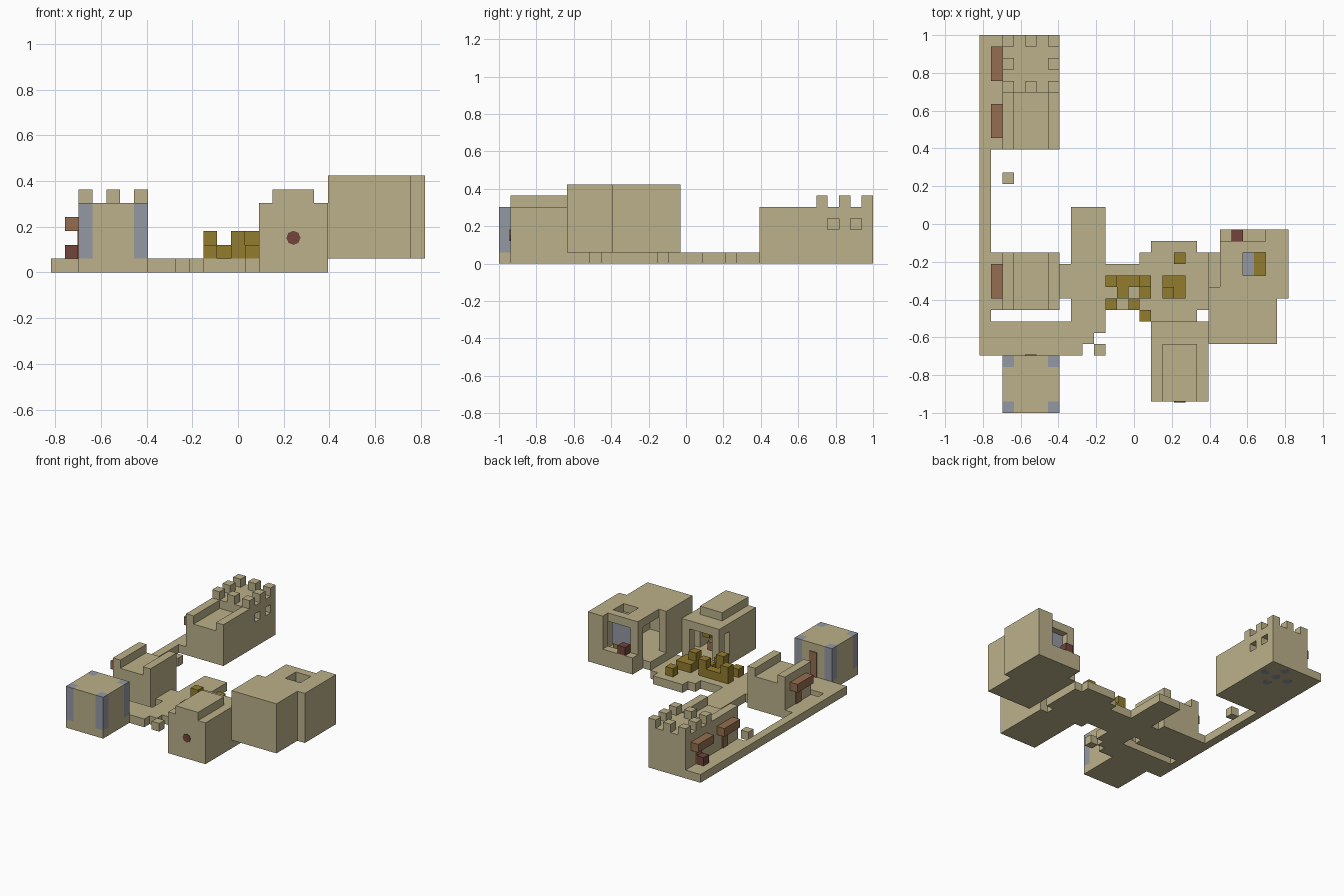
import bpy, bmesh, math
from mathutils import Vector

cube = bpy.data.objects.get("Cube")
if cube:
    bpy.data.objects.remove(cube, do_unlink=True)

U = 2 / 33  # one block


def material(name, rgb):
    m = bpy.data.materials.new(name)
    m.use_nodes = True
    m.diffuse_color = (*rgb, 1)
    m.node_tree.nodes["Principled BSDF"].inputs["Base Color"].default_value = (*rgb, 1)
    return m


SAND = material("sandstone", (0.50, 0.44, 0.255))
GOLD = material("ochre", (0.29, 0.20, 0.027))
BROWN = material("clay brown", (0.30, 0.155, 0.08))
RED = material("dark red", (0.17, 0.058, 0.045))
BLUE = material("slate blue", (0.296, 0.319, 0.366))


def place(i, j, k):
    return Vector(((i - 13.5) * U, (j - 16.5) * U, k * U))


def cells(box):
    i0, i1, j0, j1, k0, k1 = box
    return {(i, j, k) for i in range(i0, i1) for j in range(j0, j1) for k in range(k0, k1)}


def finish(name, bm, mats):
    mesh = bpy.data.meshes.new(name)
    bm.to_mesh(mesh)
    bm.free()
    for m in mats:
        mesh.materials.append(m)
    ob = bpy.data.objects.new(name, mesh)
    bpy.context.scene.collection.objects.link(ob)
    return ob


def blocks(name, add, cut=(), mats=(SAND,), rule=None):
    """Stack boxes of whole blocks, carve others away, keep the outer skin."""
    solid = set().union(*map(cells, add))
    for c in cut:
        solid -= cells(c)
    bm = bmesh.new()
    corners = {}

    def vert(p):
        if p not in corners:
            corners[p] = bm.verts.new(place(*p))
        return corners[p]

    for cell in sorted(solid):
        for axis in range(3):
            for side in (0, 1):
                near = list(cell)
                near[axis] += 2 * side - 1
                if tuple(near) in solid:
                    continue
                a, b = (axis + 1) % 3, (axis + 2) % 3
                quad = []
                for da, db in ((0, 0), (1, 0), (1, 1), (0, 1)):
                    p = list(cell)
                    p[axis] += side
                    p[a] += da
                    p[b] += db
                    quad.append(vert(tuple(p)))
                f = bm.faces.new(quad if side else quad[::-1])
                if rule:
                    f.material_index = rule(*cell)
    bmesh.ops.dissolve_limit(bm, angle_limit=0.01, verts=bm.verts[:], edges=bm.edges[:],
                             delimit={'MATERIAL'})
    return finish(name, bm, mats)


def slab(name, low, high, mat):
    """Thin panel between two corners in block units."""
    bm = bmesh.new()
    bmesh.ops.create_cube(bm, size=1)
    a, b = place(*low), place(*high)
    for v in bm.verts:
        v.co = (a + b) / 2 + v.co * (b - a)
    return finish(name, bm, (mat,))


def disc(name, centre, axis, mat):
    """Eight-sided painted spot."""
    bm = bmesh.new()
    bmesh.ops.create_cone(bm, cap_ends=True, segments=8, radius1=0.031, radius2=0.031, depth=0.006)
    bmesh.ops.rotate(bm, verts=bm.verts, matrix=axis.to_track_quat('Z', 'Y').to_matrix()
                     @ Vector((0, 0, 1)).rotation_difference(Vector((0, 0, 1))).to_matrix())
    bmesh.ops.translate(bm, verts=bm.verts, vec=place(*centre))
    return finish(name, bm, (mat,))


# Ground: long path, side yards, crossing and plaza
blocks("paths", [
    (0, 1, 5, 33, 0, 1), (1, 2, 23, 33, 0, 1), (1, 2, 9, 14, 0, 1),
    (1, 9, 5, 8, 0, 1), (9, 10, 6, 8, 0, 1), (8, 11, 7, 18, 0, 1), (7, 8, 10, 13, 0, 1),
    (11, 20, 9, 13, 0, 1), (14, 20, 13, 14, 0, 1), (15, 19, 14, 15, 0, 1), (14, 19, 8, 9, 0, 1),
])
blocks("stepping_stone_back", [(2, 3, 20, 21, 0, 1)])
blocks("stepping_stone_front", [(10, 11, 5, 6, 0, 1)])

# Castle: hollow tower with windows, battlements and a troughed hall
merlons = [(i, i + 1, j, j + 1, 5, 6) for i in (2, 4, 6) for j in (28, 30, 32)
           if (i, j) != (4, 30)]
blocks("castle", [(2, 7, 23, 33, 0, 5)] + merlons,
       cut=[(3, 6, 23, 28, 4, 5), (3, 6, 29, 32, 1, 4),
            (6, 7, 29, 30, 3, 4), (6, 7, 31, 32, 3, 4)])
for n, (di, dj) in enumerate(((0, 0), (1.6, 0), (-1.6, 0), (0, 1.6), (0, -1.6))):
    disc(f"castle_floor_spot_{n}", (4.5 + di, 30.5 + dj, 0.045), Vector((0, 0, 1)), BLUE)

# Troughed hall beside the crossing
blocks("side_hall", [(2, 7, 9, 14, 0, 5)], cut=[(3, 6, 9, 14, 4, 5)])

# Awnings and doors along the path
for n, (start, door) in enumerate(((29, 30), (24, 25), (10, 11))):
    blocks(f"awning_{n}", [(1, 2, start, start + 3, 3, 4)], mats=(BROWN,))
    slab(f"door_{n}", (1.9, door, 1), (2, door + 1, 3), BROWN)
blocks("castle_door_stool", [(1, 2, 30, 31, 1, 2)], mats=(RED,))

# Square tower with slate corner posts
blocks("corner_post_tower", [(2, 7, 0, 5, 0, 5)], mats=(SAND, BLUE),
       rule=lambda i, j, k: int(i in (2, 6) and j in (0, 4) and k > 0))
slab("tower_door", (4, 5, 1), (5, 5.1, 4), BROWN)

# Front house: raised roof, open back, side slots
blocks("front_house", [(15, 20, 1, 8, 0, 5), (16, 19, 1, 6, 5, 6)],
       cut=[(16, 19, 2, 8, 1, 4), (15, 20, 6, 7, 1, 4)])
disc("front_house_sign", (17.5, 0.97, 2.5), Vector((0, -1, 0)), RED)
blocks("front_house_lamp", [(17, 18, 6, 7, 3, 4)], mats=(GOLD,))
blocks("front_house_table", [(17, 18, 5, 6, 1, 2)], mats=(BROWN,))

# Great house: two offset volumes, hollow, with window ledge, doorway and roof hatch
blocks("great_house",
       [(21, 27, 10, 16, 1, 7), (20, 26, 6, 11, 1, 7), (20, 21, 11, 14, 1, 2)],
       cut=[(22, 26, 11, 15, 2, 6), (21, 25, 7, 11, 2, 6), (21, 25, 15, 16, 3, 7),
            (21, 22, 11, 14, 2, 6), (23, 25, 12, 14, 6, 7)])
slab("great_house_window", (22, 14.1, 3), (25, 14.2, 6), BLUE)
blocks("window_ledge_pot", [(22, 23, 15, 16, 3, 4)], mats=(RED,))
blocks("great_house_seat", [(23, 24, 12, 14, 2, 3)], mats=(BLUE,))
blocks("great_house_table", [(24, 25, 12, 14, 2, 3)], mats=(GOLD,))

# Plaza furniture
blocks("plaza_bench", [
    (11, 15, 11, 12, 1, 2), (12, 13, 10, 11, 1, 2), (14, 15, 10, 11, 1, 2),
    (11, 12, 11, 12, 2, 3), (14, 15, 11, 12, 2, 3),
], mats=(GOLD,))
blocks("plaza_stool_left", [(11, 12, 9, 10, 1, 2)], mats=(GOLD,))
blocks("plaza_post", [(13, 14, 9, 10, 1, 3)], mats=(GOLD,))
blocks("plaza_stool_front", [(14, 15, 8, 9, 1, 2)], mats=(GOLD,))
blocks("plaza_stall", [(16, 18, 10, 12, 1, 2), (16, 17, 10, 11, 2, 3)], mats=(GOLD,))
blocks("plaza_stool_back", [(17, 18, 13, 14, 1, 2)], mats=(GOLD,))
